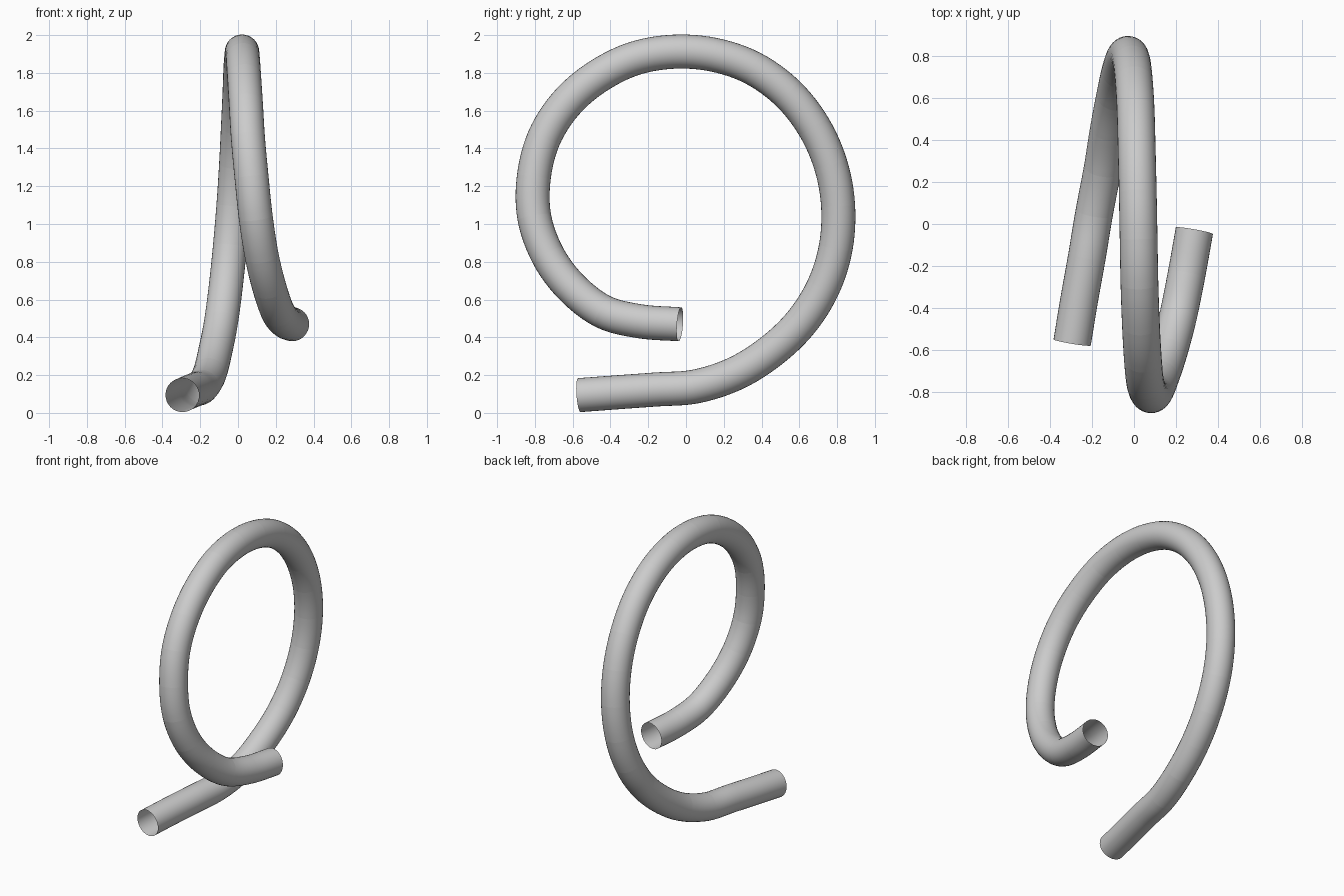
import bpy, bmesh, math
from mathutils import Vector

if "Cube" in bpy.data.objects:
    bpy.data.objects.remove(bpy.data.objects["Cube"])

RADIUS, SIDES, STEPS = 0.09, 32, 6

# Centre of every ring seam along the looping path
PATH = [Vector(p) for p in (
    (-.295, -.565, .094), (-.262, -.365, .109), (-.225, -.158, .124), (-.19, .052, .14),
    (-.15, .263, .209), (-.12, .452, .328), (-.09, .61, .48), (-.065, .727, .667),
    (-.043, .793, .877), (-.024, .805, 1.1), (-.01, .765, 1.317), (0, .675, 1.518),
    (.008, .537, 1.693), (.013, .354, 1.825), (.018, .147, 1.896), (.022, -.068, 1.912),
    (.026, -.283, 1.873), (.033, -.481, 1.772), (.042, -.64, 1.632), (.053, -.753, 1.452),
    (.072, -.806, 1.245), (.094, -.803, 1.035), (.125, -.732, .835), (.165, -.61, .668),
    (.21, -.441, .537), (.25, -.244, .485), (.288, -.032, .469))]

# Tangents at the seams
LAST = len(PATH) - 1
TAN = [(PATH[min(i + 1, LAST)] - PATH[max(i - 1, 0)]) / (min(i + 1, LAST) - max(i - 1, 0))
       for i in range(LAST + 1)]


def sample(i, t):
    """Point and direction on the smooth path in section i."""
    a, b, m, n = PATH[i], PATH[i + 1], TAN[i], TAN[i + 1]
    p = (a * (2*t**3 - 3*t*t + 1) + m * (t**3 - 2*t*t + t)
         + b * (3*t*t - 2*t**3) + n * (t**3 - t*t))
    d = (a * (6*t*t - 6*t) + m * (3*t*t - 4*t + 1)
         + b * (6*t - 6*t*t) + n * (3*t*t - 2*t))
    return p, d.normalized()


def ring(bm, p, d):
    u = (Vector((1, 0, 0)) - d * d.x).normalized()
    v = d.cross(u)
    return [bm.verts.new(p + RADIUS * (u * math.cos(w) + v * math.sin(w)))
            for w in (2 * math.pi * k / SIDES for k in range(SIDES))]


# Open tube made of separate sections meeting at the seams
bm = bmesh.new()
for i in range(LAST):
    rings = [ring(bm, *sample(i, s / STEPS)) for s in range(STEPS + 1)]
    for r0, r1 in zip(rings, rings[1:]):
        for k in range(SIDES):
            j = (k + 1) % SIDES
            bm.faces.new((r0[k], r0[j], r1[j], r1[k])).smooth = True
mesh = bpy.data.meshes.new("looping_tube")
bm.to_mesh(mesh)
bm.free()
tube = bpy.data.objects.new("looping_tube", mesh)
bpy.context.collection.objects.link(tube)
